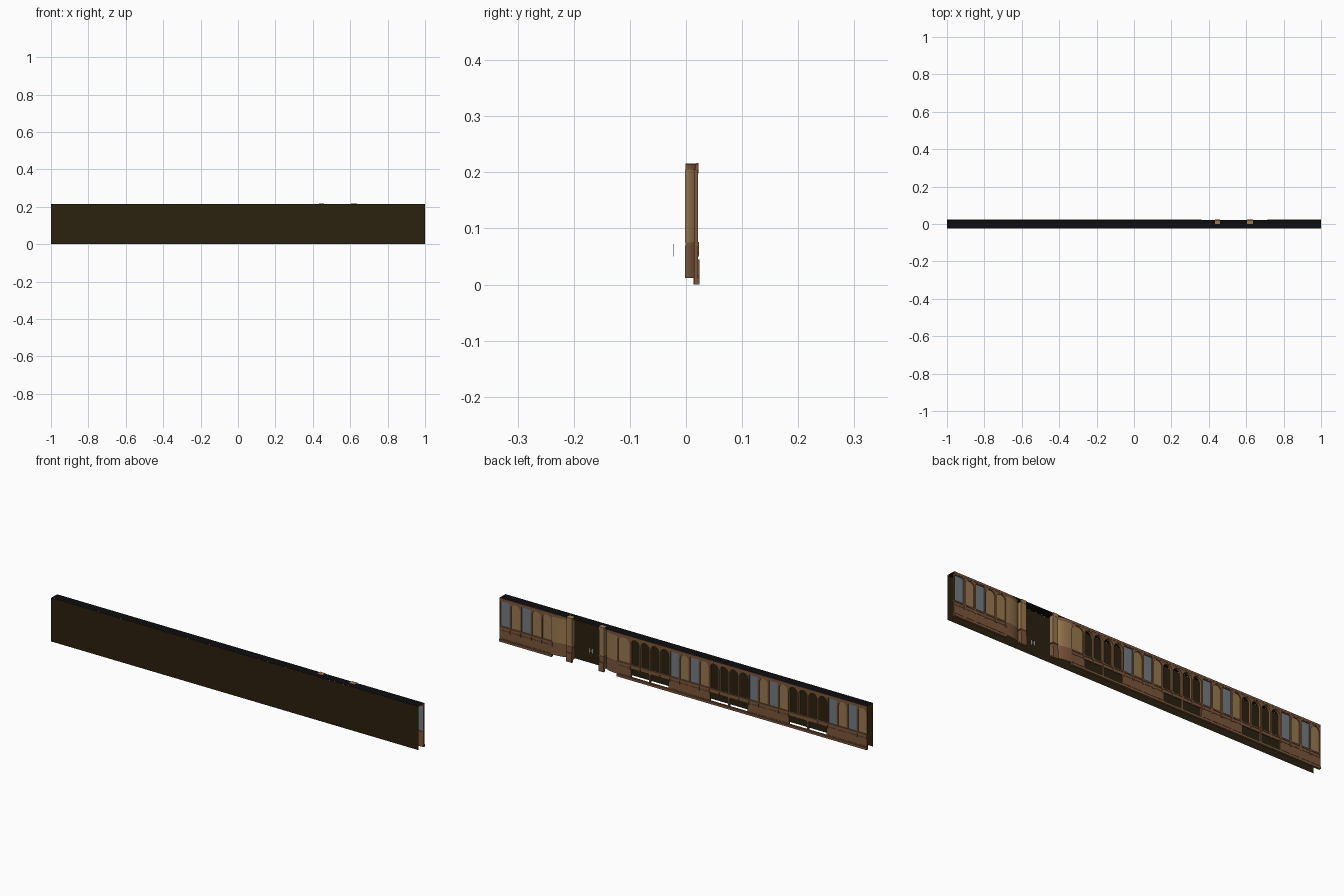
import bpy, bmesh, math

if "Cube" in bpy.data.objects:
    bpy.data.objects.remove(bpy.data.objects["Cube"])

def mat(name, c):
    m = bpy.data.materials.new(name)
    m.diffuse_color = (*c, 1)
    m.use_nodes = True
    m.node_tree.nodes["Principled BSDF"].inputs["Base Color"].default_value = m.diffuse_color
    return m

DARK = mat("dark_brown", (0.024, 0.015, 0.0045))
BLACK = mat("black", (0.004, 0.004, 0.005))
WOOD = mat("brown_wood", (0.20, 0.095, 0.045))
TAN = mat("tan_blind", (0.32, 0.19, 0.08))
GLASS = mat("grey_blue_glass", (0.17, 0.20, 0.22))
GREY = mat("pale_grey", (0.3, 0.3, 0.3))

def finish(name, bm, m, smooth=False):
    bmesh.ops.recalc_face_normals(bm, faces=bm.faces)
    me = bpy.data.meshes.new(name)
    bm.to_mesh(me)
    bm.free()
    me.materials.append(m)
    ob = bpy.data.objects.new(name, me)
    bpy.context.collection.objects.link(ob)
    if smooth:
        for p in me.polygons:
            p.use_smooth = True
    return ob

def box(bm, x0, x1, y0, y1, z0, z1):
    vs = bmesh.ops.create_cube(bm, size=1)["verts"]
    for v in vs:
        v.co = ((x0 + x1) / 2 + v.co.x * (x1 - x0),
                (y0 + y1) / 2 + v.co.y * (y1 - y0),
                (z0 + z1) / 2 + v.co.z * (z1 - z0))

def quad(bm, *pts):
    bm.faces.new([bm.verts.new(p) for p in pts])

def arch(bm, x0, x1, y0, y1, spring, rise, top, n=10):
    """Solid spandrel filling the space between an arch and a flat top."""
    for i in range(n):
        p = []
        for k in (i, i + 1):
            a = math.pi * k / n
            p.append(((x0 + x1) / 2 - (x1 - x0) / 2 * math.cos(a),
                      spring + rise * math.sin(a)))
        (xa, za), (xb, zb) = p
        for y in (y0, y1):
            quad(bm, (xa, y, za), (xb, y, zb), (xb, y, top), (xa, y, top))
        quad(bm, (xa, y0, za), (xb, y0, zb), (xb, y1, zb), (xa, y1, za))

# Bay layout: (start, end, kind) with T tan, G glass, D open dark
bays = []
def lay(x0, x1, kinds):
    w = (x1 - x0) / len(kinds)
    for i, k in enumerate(kinds):
        bays.append((x0 + i * w, x0 + (i + 1) * w, k))
lay(-1, 0.29, "TGTGDDDD" * 3)
lay(0.29, 0.36, "T")
lay(0.715, 1, "TTGTG")

# Plain backing wall and roof sheet
bm = bmesh.new()
quad(bm, (-1, -.024, 0), (1, -.024, 0), (1, -.024, .2145), (-1, -.024, .2145))
finish("backing_wall", bm, DARK)
bm = bmesh.new()
quad(bm, (-1, -.024, .2147), (1, -.024, .2147), (1, .021, .2147), (-1, .021, .2147))
finish("roof_sheet", bm, BLACK)

# Window frames, panes and lower wall
frame, lower, trim = bmesh.new(), bmesh.new(), bmesh.new()
tan, glass, bars = bmesh.new(), bmesh.new(), bmesh.new()
FY0, FY1, M = .014, .021, .004
for i, (a, b, k) in enumerate(bays):
    y0 = .008 if k == "D" else FY0
    for x in (a, b - M):
        box(frame, x, x + M, y0, FY1, .075, .205)
    if k == "G":
        box(frame, a + M, b - M, y0, FY1, .199, .205)
        quad(glass, (a, .0165, .075), (b, .0165, .075), (b, .0165, .205), (a, .0165, .205))
    else:
        arch(frame, a + M, b - M, y0, FY1, .175, .024, .205)
    if k == "T":
        quad(tan, (a, .0165, .075), (b, .0165, .075), (b, .0165, .205), (a, .0165, .205))
    # small corbel under each mullion
    box(trim, a - .002 if a > -1 else a, a + .004, FY1, .0235, .05, .07)
    if k != "D":
        box(lower, a, b, FY0, FY1, 0, .07)
        box(trim, a + .004, b - .004, FY1, .0225, .055, .058)
        box(trim, a + .004, b - .004, FY1, .0225, .014, .017)

# Pairs of low openings beneath the open arches
ds = [q for q in bays if q[2] == "D"]
for q, r in zip(ds[::2], ds[1::2]):
    a, b = q[0], r[1]
    box(lower, a, b, FY0, FY1, .055, .07)
    box(lower, a, b, FY0, FY1, 0, .013)
    for x in (a, b - .005):
        box(lower, x, x + .005, FY0, FY1, .013, .055)

# Sill, cornice and plinth along the straight runs
for a, b in ((-1, .36), (.715, 1)):
    box(trim, a, b, .014, .0235, .069, .076)
    box(trim, a, b, .017, .022, .204, .2145)
    box(trim, a, b, .014, .0245, 0, .011)
finish("window_frames", frame, WOOD)
finish("lower_wall", lower, WOOD)
finish("wall_trim", trim, WOOD)
finish("tan_panes", tan, TAN)
finish("glass_panes", glass, GLASS)
bars.free()

# Curved returns and posts on either side of the doorway
def curved(name, xs, xe, z0, z1, m, off=0, n=12):
    bm = bmesh.new()
    col = []
    for i in range(n + 1):
        t = i / n * math.pi / 2
        x = xs + (xe - xs) * math.sin(t)
        y = -.002 + .023 * math.cos(t) + off
        col.append([bm.verts.new((x, y, z)) for z in (z0, z1)])
    for p, q in zip(col, col[1:]):
        bm.faces.new((p[0], q[0], q[1], p[1]))
    finish(name, bm, m, True)

for side, xs, xe, p0, p1 in (("left", .36, .432, .432, .46), ("right", .715, .635, .605, .635)):
    curved(side + "_curved_pane", xs, xe, .075, .205, TAN)
    curved(side + "_curved_base", xs, xe, .012, .07, WOOD)
    curved(side + "_curved_sill", xs, xe, .069, .076, WOOD, .001)
    curved(side + "_curved_cornice", xs, xe, .198, .2145, WOOD, .001)
    bm = bmesh.new()
    box(bm, p0, p1, -.001, .021, .075, .205)
    box(bm, p0, p1, .019, .022, .2, .2165)
    box(bm, p0, p1, -.001, .022, .2155, .2165)
    finish(side + "_door_post", bm, TAN)
    bm = bmesh.new()
    box(bm, p0, p1, -.001, .021, .012, .07)
    box(bm, p0, p1, .013, .0245, 0, .045)
    box(bm, p0, p1, .019, .0225, .069, .076)
    finish(side + "_post_base", bm, WOOD)

# Small pale fitting on the wall inside the doorway
bm = bmesh.new()
for dx in (-.008, .008):
    box(bm, .533 + dx - .002, .533 + dx + .002, -.0235, -.022, .05, .072)
box(bm, .527, .539, -.0235, -.022, .059, .063)
finish("doorway_fitting", bm, GREY)
